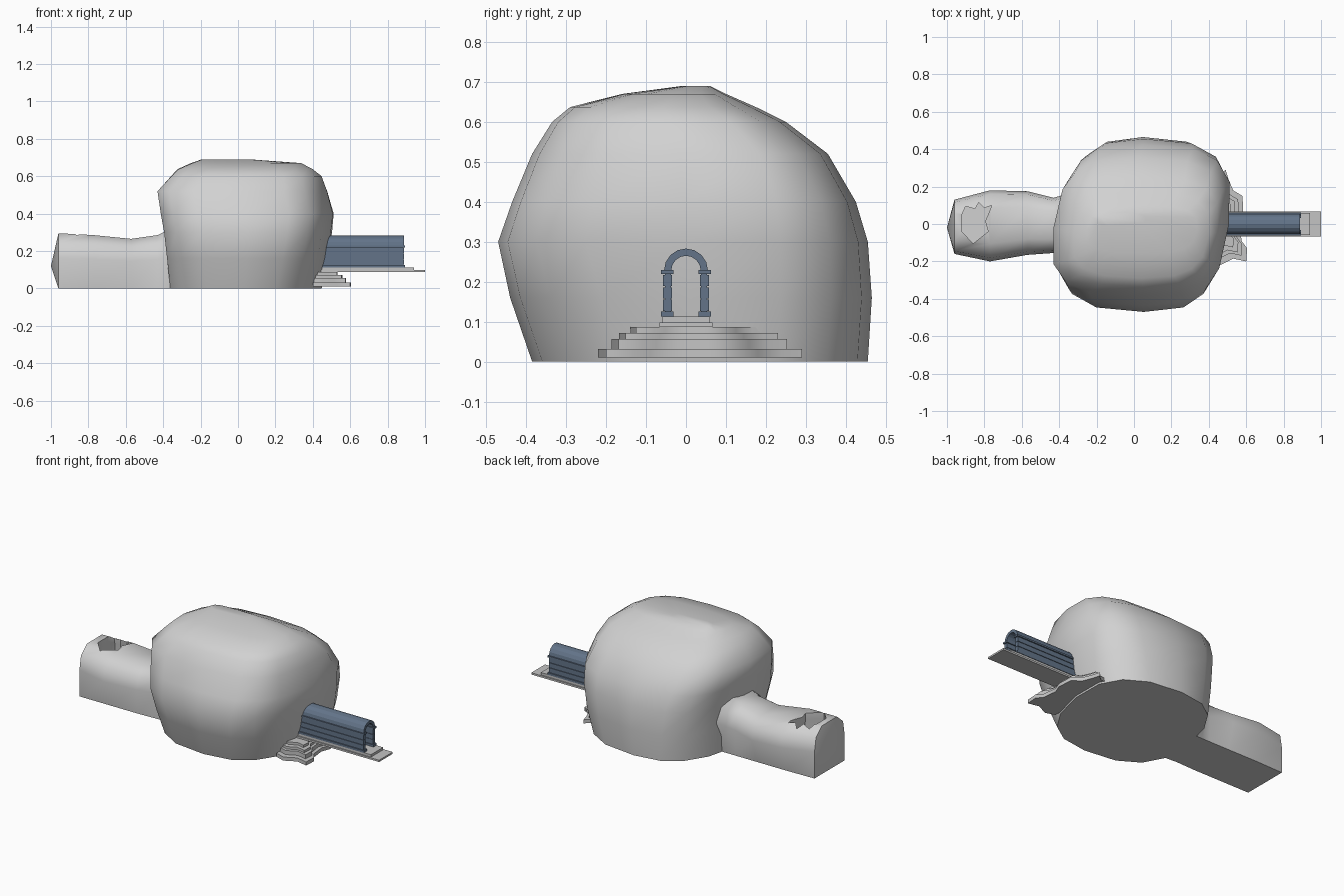
import bpy, bmesh, math
from math import cos, sin, pi

cube = bpy.data.objects.get("Cube")
if cube:
    bpy.data.objects.remove(cube, do_unlink=True)


def material(name, color):
    m = bpy.data.materials.new(name)
    m.use_nodes = True
    m.diffuse_color = (*color, 1)
    m.node_tree.nodes["Principled BSDF"].inputs["Base Color"].default_value = (*color, 1)
    return m


ROCK = material("pale rock", (0.64, 0.64, 0.64))
PAVING = material("paving grey", (0.55, 0.55, 0.55))
SLATE = material("slate blue", (0.125, 0.175, 0.25))


def shade(ob, angle):
    bpy.ops.object.select_all(action='DESELECT')
    ob.select_set(True)
    bpy.context.view_layer.objects.active = ob
    bpy.ops.object.shade_smooth_by_angle(angle=math.radians(angle))


def loft(name, rings, mat, smooth=None, tip=None):
    """Skin a list of equal-length point rings and close both ends."""
    bm = bmesh.new()
    loops = [[bm.verts.new(p) for p in ring] for ring in rings]
    n = len(loops[0])
    for a, b in zip(loops, loops[1:]):
        for i in range(n):
            j = (i + 1) % n
            bm.faces.new((a[i], a[j], b[j], b[i]))
    bm.faces.new(loops[-1])
    if tip:
        t = bm.verts.new(tip)
        for i in range(n):
            bm.faces.new((loops[0][i], loops[0][(i + 1) % n], t))
    else:
        bm.faces.new(loops[0])
    bmesh.ops.recalc_face_normals(bm, faces=bm.faces)
    mesh = bpy.data.meshes.new(name)
    bm.to_mesh(mesh)
    bm.free()
    mesh.materials.append(mat)
    ob = bpy.data.objects.new(name, mesh)
    bpy.context.collection.objects.link(ob)
    if smooth:
        shade(ob, smooth)
    return ob


def slab(name, outline, z0, z1, mat, smooth=None):
    return loft(name, [[(x, y, z) for x, y in outline] for z in (z0, z1)], mat, smooth)


def bar(name, x0, x1, y0, y1, z0, z1, mat):
    return slab(name, [(x0, y0), (x1, y0), (x1, y1), (x0, y1)], z0, z1, mat)


# Main cave dome: skewed rounded-square rings
# (z, x min, x max, y min, y max, corner power: lower is squarer)
def dome_ring(z, x0, x1, y0, y1, power, n=16):
    pts = []
    for i in range(n):
        a = 2 * pi * i / n
        c, s = cos(a), sin(a)
        x = (x0 + x1) / 2 + math.copysign(abs(c) ** power, c) * (x1 - x0) / 2
        y = (y0 + y1) / 2 + math.copysign(abs(s) ** power, s) * (y1 - y0) / 2
        pts.append((x + 0.13 * (y + 0.02) * abs(c), y, z))
    return pts


levels = [(0.0, -0.37, 0.44, -0.385, 0.455, 0.8), (0.16, -0.38, 0.475, -0.44, 0.465, 0.73),
          (0.3, -0.39, 0.495, -0.47, 0.455, 0.67), (0.4, -0.41, 0.505, -0.435, 0.425, 0.65),
          (0.52, -0.43, 0.475, -0.385, 0.355, 0.65), (0.6, -0.355, 0.45, -0.335, 0.25, 0.67),
          (0.637, -0.32, 0.405, -0.29, 0.175, 0.7), (0.67, -0.25, 0.34, -0.16, 0.1, 0.7),
          (0.69, -0.2, 0.06, -0.01, 0.06, 0.7)]
loft("cave_dome", [dome_ring(*lv) for lv in levels], ROCK, 55)

# Side passage: straight-footed, bulging sections along x (x, y min, y max, height)
PROFILE = [(-1, 0), (-1, 0.55), (-0.9, 0.83), (-0.5, 1), (0.5, 1), (0.9, 0.83), (1, 0.55), (1, 0)]
stations = [(-0.96, -0.16, 0.13, 0.295), (-0.77, -0.2, 0.18, 0.285), (-0.57, -0.165, 0.175, 0.265),
            (-0.43, -0.155, 0.14, 0.285), (-0.38, -0.165, 0.155, 0.31), (-0.28, -0.23, 0.24, 0.42)]


def passage_section(x, y0, y1, h):
    pts = []
    for u, v in PROFILE:
        y = (y0 + y1) / 2 + u * (y1 - y0) / 2
        pts.append((x, y if v else max(-0.16, min(0.135, y)), v * h))
    return pts


passage = loft("side_passage", [passage_section(*st) for st in stations], ROCK,
               None, (-1.0, -0.02, 0.12))

# Broken hole in the passage roof, opening into a hollow chamber
hole = [(-0.92, 0.05), (-0.9, 0.095), (-0.85, 0.08), (-0.83, 0.115), (-0.8, 0.085), (-0.76, 0.1),
        (-0.795, 0.015), (-0.78, -0.04), (-0.86, -0.105), (-0.92, -0.04)]


def hole_ring(z, k):
    return [(-0.84 + (x + 0.84) * k, y * k, z) for x, y in hole]


cutter = loft("hole_cutter", [hole_ring(0.02, 1.05), hole_ring(0.19, 1.15),
                              hole_ring(0.25, 1), hole_ring(0.4, 1)], ROCK)
cutter.hide_render = True
cut = passage.modifiers.new("roof hole", 'BOOLEAN')
cut.operation = 'DIFFERENCE'
cut.solver = 'EXACT'
cut.object = cutter
graph = bpy.context.evaluated_depsgraph_get()
hollow = bpy.data.meshes.new_from_object(passage.evaluated_get(graph))
passage.modifiers.clear()
passage.data = hollow
bpy.data.objects.remove(cutter, do_unlink=True)
shade(passage, 50)

# Wavy stone steps, each layer smaller than the one below
wave = [(0.4, 0.26), (0.46, 0.26), (0.49, 0.29), (0.505, 0.24), (0.53, 0.18), (0.58, 0.15),
        (0.585, 0.05), (0.565, 0), (0.575, -0.09), (0.605, -0.13), (0.6, -0.2), (0.53, -0.185),
        (0.46, -0.22), (0.4, -0.2)]
for i, (z0, z1, kx, ky) in enumerate([(0.01, 0.032, 1, 1), (0.032, 0.057, 0.87, 0.86),
                                      (0.057, 0.072, 0.77, 0.78), (0.072, 0.087, 0.65, 0.66)]):
    slab(f"step_{i + 1}", [(0.4 + (x - 0.4) * kx, 0.02 + (y - 0.02) * ky) for x, y in wave],
         z0, z1, PAVING, 60)

# Walkway
bar("walkway_base", 0.42, 1.0, -0.066, 0.066, 0.087, 0.098, PAVING)
bar("walkway_top", 0.42, 0.94, -0.059, 0.059, 0.098, 0.113, PAVING)

# Colonnade walls: base, three courses with narrow joints, capital
START, END = 0.44, 0.888
for side, s in (("left", 1), ("right", -1)):
    def wall(part, inner, outer, z0, z1, extra=0):
        lo, hi = sorted((s * inner, s * outer))
        bar(f"{side}_{part}", START, END + extra, lo, hi, z0, z1, SLATE)
    wall("wall_base", 0.031, 0.062, 0.113, 0.126, 0.006)
    wall("wall_core", 0.038, 0.053, 0.126, 0.22, -0.002)
    for k in range(3):
        z = 0.127 + 0.031 * k
        wall(f"wall_course_{k + 1}", 0.035, 0.057, z, z + 0.028)
    wall("wall_capital", 0.031, 0.062, 0.219, 0.229, 0.006)

# Barrel vault over the walls
arc = [(r * cos(pi * i / 8), 0.228 + r * sin(pi * i / 8))
       for r, order in ((0.055, range(9)), (0.037, range(8, -1, -1))) for i in order]
loft("barrel_vault", [[(x, y, z) for y, z in arc] for x in (START, END)], SLATE, 15)
